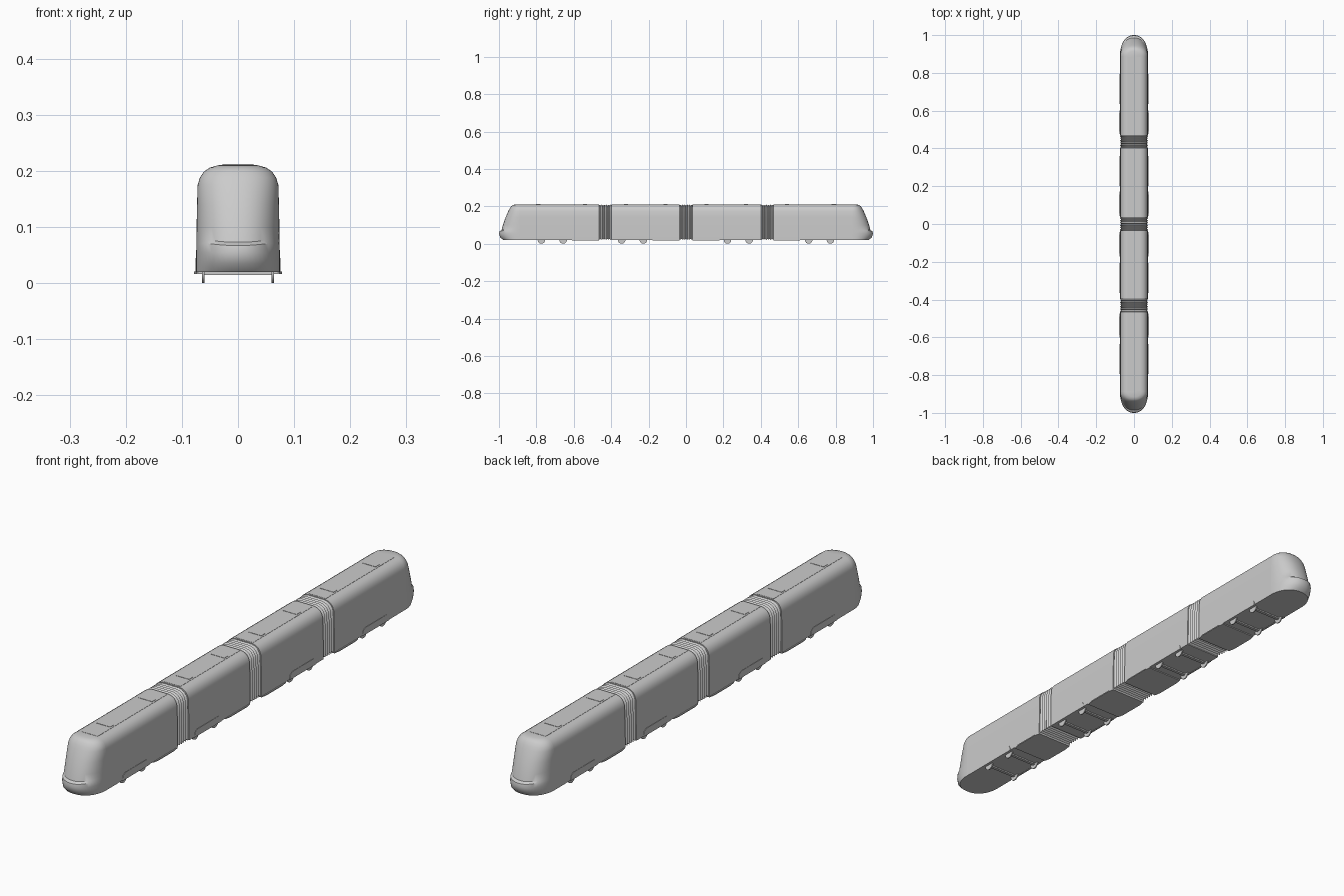
import bpy, bmesh, math
from mathutils import Matrix

if "Cube" in bpy.data.objects:
    bpy.data.objects.remove(bpy.data.objects["Cube"])

# Half of the body cross-section (x, z), bottom to roof
HALF = [(0.0745, 0.02), (0.0745, 0.035), (0.0745, 0.055), (0.0742, 0.067), (0.0742, 0.073),
        (0.0738, 0.1), (0.073, 0.14), (0.072, 0.175), (0.068, 0.188), (0.0605, 0.199),
        (0.05, 0.206), (0.036, 0.21)]


def finish(name, bm, smooth=30):
    bmesh.ops.recalc_face_normals(bm, faces=bm.faces)
    me = bpy.data.meshes.new(name)
    bm.to_mesh(me)
    bm.free()
    ob = bpy.data.objects.new(name, me)
    bpy.context.collection.objects.link(ob)
    if smooth:
        bpy.ops.object.select_all(action='DESELECT')
        ob.select_set(True)
        bpy.context.view_layer.objects.active = ob
        bpy.ops.object.shade_smooth_by_angle(angle=math.radians(smooth))
    return ob


def loft(name, rings, smooth=30):
    bm = bmesh.new()
    loops = [[bm.verts.new(p) for p in r] for r in rings]
    n = len(loops[0])
    for a, b in zip(loops, loops[1:]):
        for i in range(n):
            j = (i + 1) % n
            bm.faces.new((a[i], a[j], b[j], b[i]))
    bm.faces.new(loops[0])
    bm.faces.new(loops[-1])
    return finish(name, bm, smooth)


def section(y, inset=0.0):
    right = [(x - inset, y, z - inset * (z - 0.115) / 0.095) for x, z in HALF]
    return right + [(-x, yy, z) for x, yy, z in reversed(right)]


def box(name, centre, size):
    bm = bmesh.new()
    bmesh.ops.create_cube(bm, size=1, matrix=Matrix.Translation(centre) @ Matrix.Diagonal((*size, 1)))
    return finish(name, bm, 0)


# Four car bodies with raised roof panels
for k, (a, b) in enumerate([(-0.89, -0.466), (-0.398, -0.034), (0.034, 0.402), (0.468, 0.89)]):
    loft(f"car_body_{k}", [section(a), section(b)])
    box(f"roof_panel_{k}", (0, (a + b) / 2, 0.2098), (0.07, b - a - 0.01, 0.002))

# Corrugated gangway bellows
for k, c in enumerate((-0.432, 0.0, 0.435)):
    rings = [section(c - 0.036 + 0.006 * i, 0.001 if i % 2 else 0.006) for i in range(13)]
    loft(f"bellows_{k}", rings, 20)

# Rounded cab noses, lofted upward, with a bumper ledge low on the front
LENGTH = [0.088, 0.104, 0.11, 0.107, 0.096, 0.089, 0.075, 0.06, 0.053, 0.046, 0.038, 0.025]
for name, s in (("front_nose", -1), ("rear_nose", 1)):
    rings = []
    for (w, z), length in zip(HALF, LENGTH):
        ring = []
        for i in range(25):
            t = math.pi * i / 24
            c, q = math.cos(t), math.sin(t)
            x = w * math.copysign(abs(c) ** 0.9, c)
            lift = 0.01 * c * c * q if 0.06 < z < 0.08 else 0
            ring.append((x, s * (0.89 + length * q ** 0.95), z + lift))
        rings.append(ring)
    loft(name, rings, 35)

# Bogies: side fairings, underframe and thin wheels
OUTLINE = [(-0.08, 0.019), (-0.08, 0.028), (-0.075, 0.038), (-0.064, 0.045),
           (0.064, 0.045), (0.075, 0.038), (0.08, 0.028), (0.08, 0.019)]
for k, c in enumerate((-0.715, -0.286, 0.28, 0.714)):
    for side, s in (("left", -1), ("right", 1)):
        loft(f"bogie_fairing_{side}_{k}",
             [[(s * x, c + y, z) for y, z in OUTLINE] for x in (0.07, 0.0758)], 0)
        for j, d in enumerate((-0.058, 0.058)):
            bm = bmesh.new()
            bmesh.ops.create_cone(bm, cap_ends=True, segments=24, radius1=0.02, radius2=0.02, depth=0.004,
                                  matrix=Matrix.Translation((s * 0.062, c + d, 0.02))
                                  @ Matrix.Rotation(math.pi / 2, 4, 'Y'))
            finish(f"wheel_{side}_{k}_{j}", bm)
    for j, d in enumerate((-0.058, 0.058)):
        box(f"axle_beam_{k}_{j}", (0, c + d, 0.018), (0.12, 0.012, 0.006))

# Thin door sills beside the bellows
for k, (a, b) in enumerate([(-0.61, -0.466), (-0.18, -0.034), (0.034, 0.18), (0.468, 0.61)]):
    half = [(0.074, a), (0.0785, a + 0.025), (0.0785, b - 0.025), (0.074, b)]
    outline = half + [(-x, y) for x, y in reversed(half)]
    loft(f"door_sill_{k}", [[(x, y, z) for x, y in outline] for z in (0.0165, 0.0205)], 0)

# Low roof hatches
for k, y in enumerate((0.79, 0.54, 0.32, 0.11)):
    for s in (-1, 1):
        box(f"roof_hatch_{k}_{'front' if s < 0 else 'rear'}", (0, s * y, 0.2105), (0.056, 0.022, 0.003))
